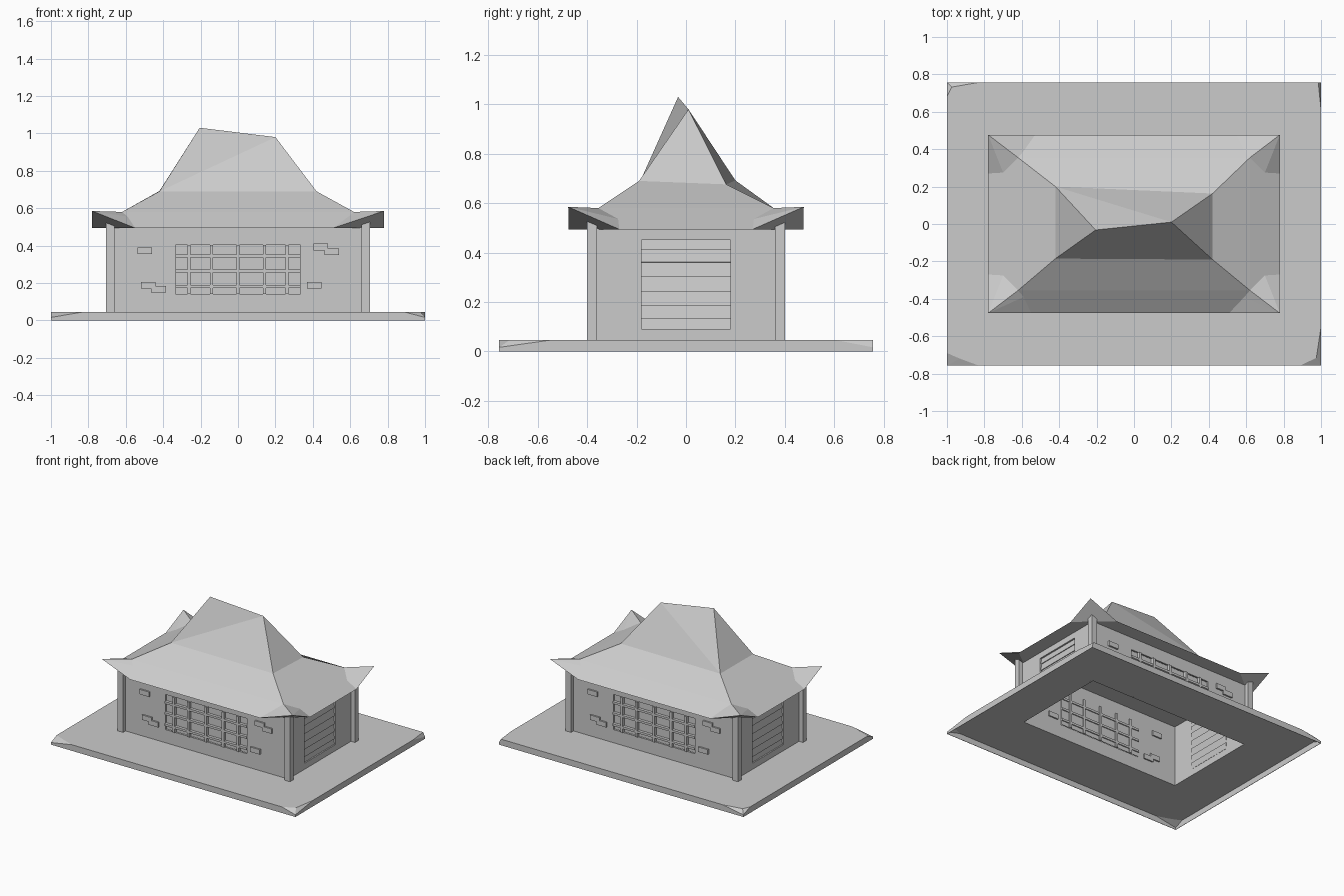
import bpy, bmesh, math
from mathutils import Matrix

if "Cube" in bpy.data.objects:
    bpy.data.objects.remove(bpy.data.objects["Cube"], do_unlink=True)

grey = bpy.data.materials.new("plain_grey")
grey.use_nodes = True
grey.diffuse_color = (0.6, 0.6, 0.6, 1)
grey.node_tree.nodes["Principled BSDF"].inputs["Base Color"].default_value = (0.6, 0.6, 0.6, 1)


def finish(name, bm):
    bmesh.ops.recalc_face_normals(bm, faces=bm.faces)
    mesh = bpy.data.meshes.new(name)
    bm.to_mesh(mesh)
    bm.free()
    mesh.materials.append(grey)
    ob = bpy.data.objects.new(name, mesh)
    bpy.context.collection.objects.link(ob)
    return ob


def add_box(bm, x, y, z, tilt=0):
    """Box from (min, max) ranges, optionally tilted about x."""
    spans = [b - a for a, b in (x, y, z)]
    mids = [(a + b) / 2 for a, b in (x, y, z)]
    mat = Matrix.Translation(mids) @ Matrix.Rotation(tilt, 4, 'X') @ Matrix.Diagonal((*spans, 1))
    bmesh.ops.create_cube(bm, size=1, matrix=mat)


def boxes(name, items):
    bm = bmesh.new()
    for item in items:
        add_box(bm, *item)
    return finish(name, bm)


def cut(target, cutter):
    mod = target.modifiers.new("opening", 'BOOLEAN')
    mod.operation = 'DIFFERENCE'
    mod.solver = 'EXACT'
    mod.object = cutter
    cutter.hide_render = True
    cutter.hide_set(True)


# Base: hollow shell with chipped corners, open below and under the building
BX, BY, BZ = 1.0, 0.757, 0.045
HX, HY = 0.66, 0.36
bm = bmesh.new()
chips = [(-1, -1, 0.69, 0.93, 0.72, 0.83), (1, -1, 0.55, 0.975, 0.715, 0.89),
         (1, 1, 0.61, 0.97, 0.735, 0.985), (-1, 1, 0.68, 0.975, 0.732, 0.83)]
for sx, sy, side_y, in_x, in_y, front_x in chips:
    for x, y, z in ((BX, BY, 0), (BX, BY, 0.016), (BX, side_y, BZ),
                    (in_x, in_y, BZ), (front_x, BY, BZ)):
        bm.verts.new((sx * x, sy * y, z))
bmesh.ops.convex_hull(bm, input=bm.verts)
bmesh.ops.dissolve_limit(bm, angle_limit=0.01, verts=bm.verts, edges=bm.edges)
for axis, dist in ((0, HX), (1, HY)):
    for s in (-1, 1):
        spot = [0, 0, 0]
        spot[axis] = s * dist
        bmesh.ops.bisect_plane(bm, geom=bm.verts[:] + bm.edges[:] + bm.faces[:], plane_co=spot,
                               plane_no=[float(i == axis) for i in range(3)])
bm.normal_update()
gone = []
for f in bm.faces:
    c = f.calc_center_median()
    if f.normal.z < -0.9 or (abs(c.x) < HX and abs(c.y) < HY):
        gone.append(f)
bmesh.ops.delete(bm, geom=gone, context='FACES')
base = finish("base_slab", bm)
shell = base.modifiers.new("thickness", 'SOLIDIFY')
shell.thickness = 0.003
shell.offset = -1

# Corner posts
bm = bmesh.new()
for sx in (-1, 1):
    for sy in (-1, 1):
        add_box(bm, sorted((sx * HX, sx * 0.705)), sorted((sy * HY, sy * 0.40)), (0.042, 0.53))
finish("corner_posts", bm)

# Front and back walls with lattice windows and exposed bricks
WX, WZ0, WZ1 = 0.335, 0.142, 0.402
for label, angle in (("front", 0), ("back", math.pi)):
    wall = boxes(label + "_wall", [((-0.665, 0.665), (-0.371, -HY), (0.042, 0.5))])
    hole = boxes(label + "_window_cutter", [((-WX, WX), (-0.5, -0.3), (WZ0, WZ1))])
    cut(wall, hole)
    pane = boxes(label + "_window_pane", [((-WX, WX), (-0.359, -0.354), (WZ0, WZ1))])
    bars = [((x - 0.009, x + 0.009), (-0.381, -0.346), (WZ0, WZ1))
            for x in (-0.262, -0.142, 0, 0.142, 0.262)]
    bars += [((-WX, WX), (-0.38, -0.347), (z - 0.008, z + 0.008))
             for z in (0.181, 0.264, 0.345)]
    lattice = boxes(label + "_window_lattice", bars)
    bricks = boxes(label + "_bricks", [
        ((x - 0.039, x + 0.039), (-0.383, -0.35), (z - 0.018, z + 0.018))
        for x, z in ((-0.498, 0.372), (-0.48, 0.188), (-0.425, 0.166),
                     (0.443, 0.392), (0.502, 0.367), (0.407, 0.188))])
    for ob in (wall, hole, pane, lattice, bricks):
        ob.rotation_euler.z = angle

# Side walls with louvred openings, modelled facing the front and then turned
LZ = (0.09, 0.13, 0.185, 0.24, 0.3, 0.36, 0.41, 0.45)
for label, angle in (("left", math.pi / 2), ("right", -math.pi / 2)):
    wall = boxes(label + "_wall", [((-0.365, 0.365), (-0.672, -HX), (0.042, 0.5))])
    hole = boxes(label + "_louvre_cutter", [((-0.18, 0.18), (-0.8, -0.6), (LZ[0], LZ[-1]))])
    cut(wall, hole)
    slats = boxes(label + "_louvre_slats", [
        ((-0.18, 0.18), (-0.66, -0.655), (lo, hi + 0.004), -0.15)
        for lo, hi in zip(LZ, LZ[1:])])
    for ob in (wall, hole, slats):
        ob.rotation_euler.z = angle

# Solid hipped roof with upturned eave corners, flat soffit and a crooked ridge
bm = bmesh.new()
EAVE_Z = 0.494
upper = {(-1, -1): (0.185, 0.69, 0.55), (1, -1): (0.19, 0.69, 0.51),
         (-1, 1): (0.2, 0.692, 0.53), (1, 1): (0.163, 0.676, 0.55)}
ridge = {-1: bm.verts.new((-0.205, -0.032, 1.03)), 1: bm.verts.new((0.2, 0.01, 0.98))}
pts = {}
for (sx, sy), (uy, uz, ex) in upper.items():
    local = {"tip": (0.78, 0.477, 0.585), "eave_f": (ex, 0.475, EAVE_Z),
             "eave_s": (0.78, 0.27, EAVE_Z), "fold_f": (0.59, 0.39, 0.555),
             "fold_s": (0.70, 0.275, 0.536), "hip": (0.62, 0.355, 0.58),
             "up": (0.42, uy, uz)}
    p = {k: bm.verts.new((sx * x, sy * y, z)) for k, (x, y, z) in local.items()}
    pts[sx, sy] = p
    for names in (("tip", "eave_f", "fold_f"), ("tip", "fold_f", "hip"),
                  ("tip", "hip", "fold_s"), ("tip", "fold_s", "eave_s"),
                  ("tip", "eave_s", "eave_f")):
        bm.faces.new([p[n] for n in names])


def slope(a, b, eave, fold, top_a, top_b):
    """Lower skirt, middle band and steep top between two corners."""
    chain = (eave, fold, "hip")
    bm.faces.new([a[n] for n in chain] + [b[n] for n in reversed(chain)])
    bm.faces.new((a["hip"], a["up"], b["up"], b["hip"]))
    if top_a is top_b:
        bm.faces.new((a["up"], top_a, b["up"]))
    else:
        bm.faces.new((a["up"], top_a, top_b))
        bm.faces.new((a["up"], top_b, b["up"]))


for s in (-1, 1):
    slope(pts[-1, s], pts[1, s], "eave_f", "fold_f", ridge[-1], ridge[1])
    slope(pts[s, -1], pts[s, 1], "eave_s", "fold_s", ridge[s], ridge[s])
soffit = []
for corner, order in (((-1, -1), ("eave_s", "eave_f")), ((1, -1), ("eave_f", "eave_s")),
                      ((1, 1), ("eave_s", "eave_f")), ((-1, 1), ("eave_f", "eave_s"))):
    soffit += [pts[corner][n] for n in order]
bm.faces.new(soffit)
finish("roof", bm)
